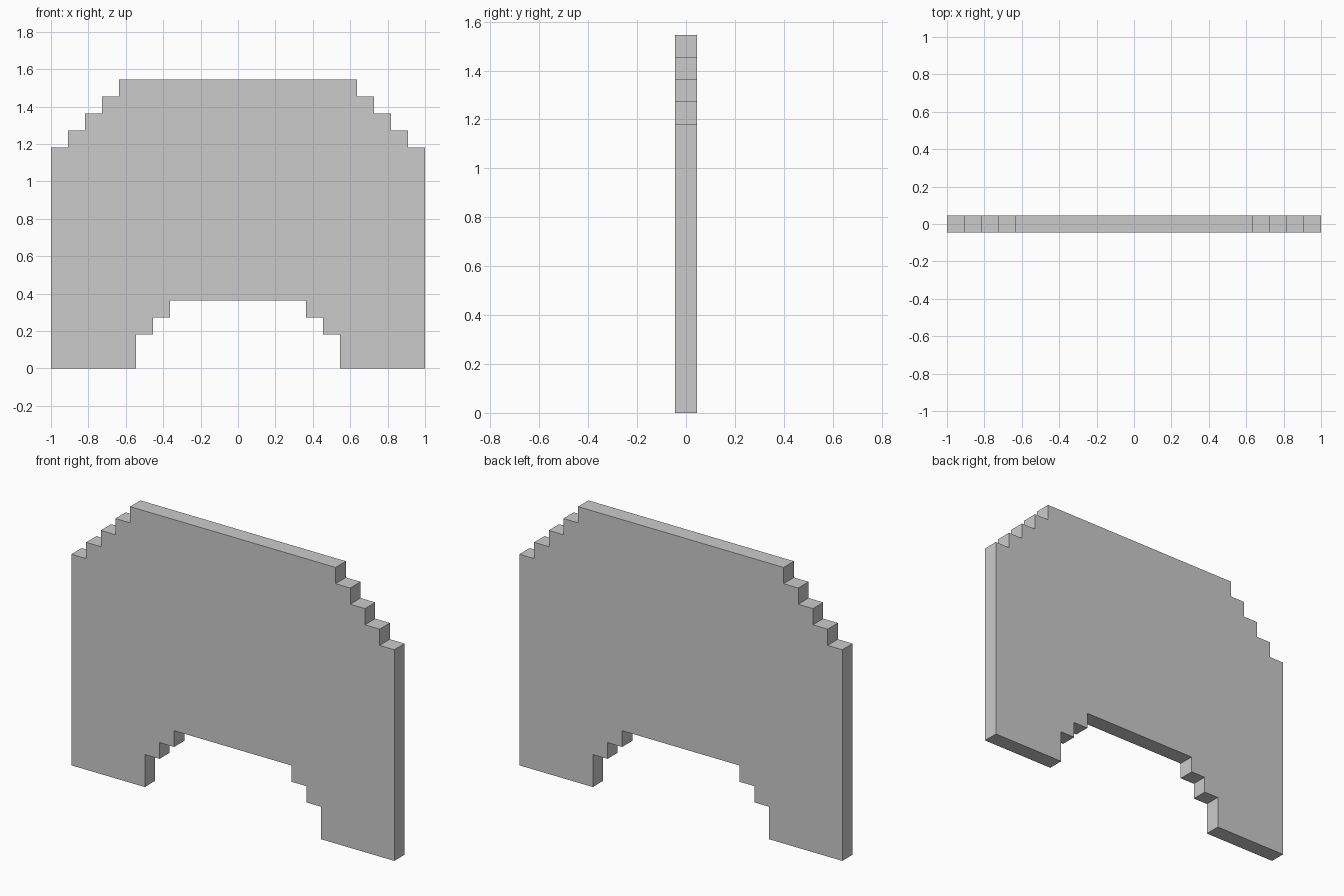
import bpy, bmesh

if "Cube" in bpy.data.objects:
    bpy.data.objects.remove(bpy.data.objects["Cube"])

U = 2 / 22  # one block of the stepped grid

# Right half of the outline in blocks, from the arch top round to the roof
right = [(4, 4), (4, 3), (5, 3), (5, 2), (6, 2), (6, 0), (11, 0), (11, 13)]
for i in range(4):
    right += [(10 - i, 13 + i), (10 - i, 14 + i)]
outline = right + [(-x, z) for x, z in reversed(right)]

# Stepped panel: front face extruded by one block
bm = bmesh.new()
face = bm.faces.new([bm.verts.new((x * U, -U / 2, z * U)) for x, z in outline])
ext = bmesh.ops.extrude_face_region(bm, geom=[face], use_keep_orig=True)
verts = [g for g in ext["geom"] if isinstance(g, bmesh.types.BMVert)]
bmesh.ops.translate(bm, verts=verts, vec=(0, U, 0))
bmesh.ops.recalc_face_normals(bm, faces=bm.faces)

mesh = bpy.data.meshes.new("stepped_panel")
bm.to_mesh(mesh)
bm.free()
panel = bpy.data.objects.new("stepped_panel", mesh)
bpy.context.collection.objects.link(panel)
